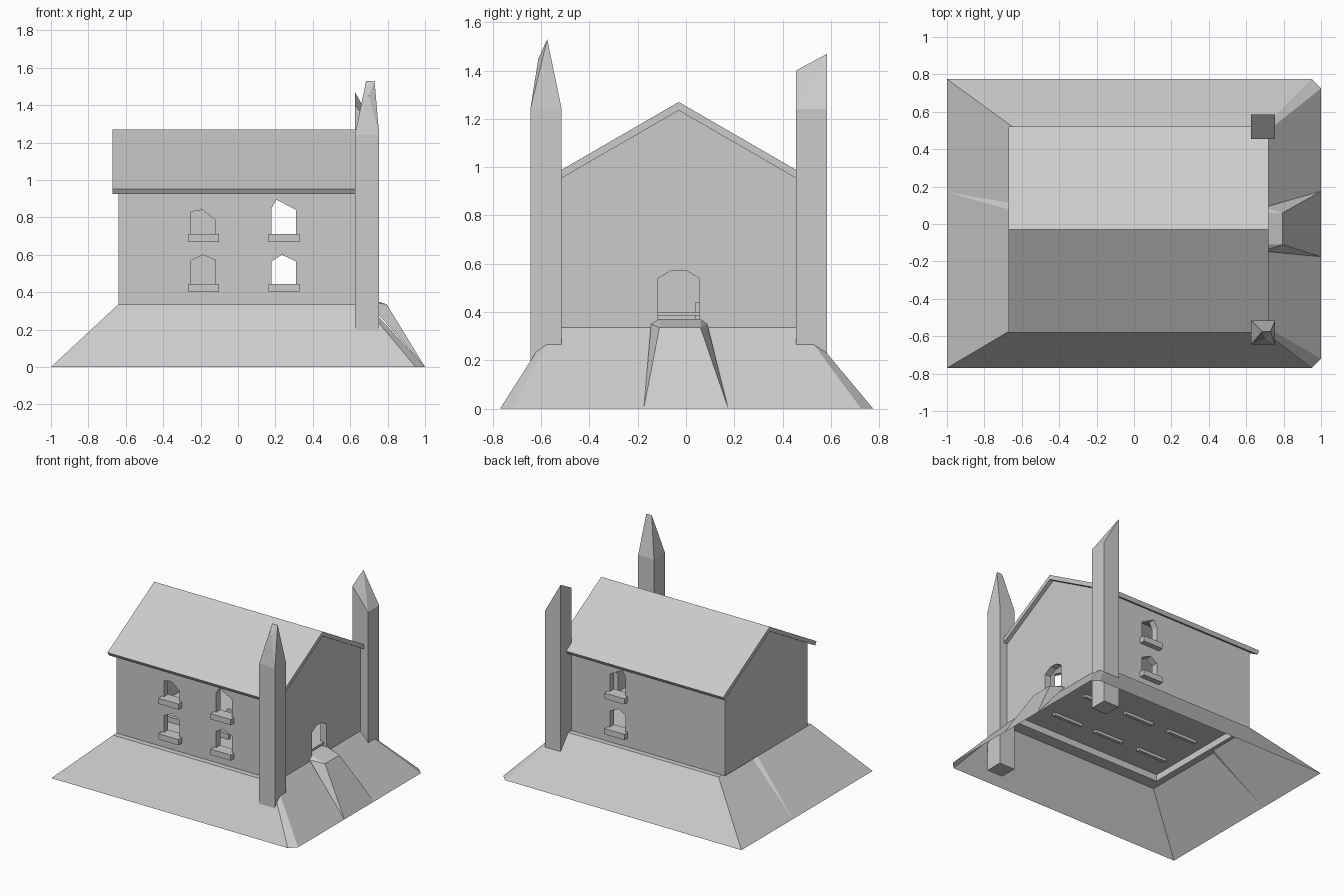
import bpy, bmesh, math
from mathutils import Vector

if "Cube" in bpy.data.objects:
    bpy.data.objects.remove(bpy.data.objects["Cube"])

stone = bpy.data.materials.new("plain grey stone")
stone.diffuse_color = (0.6, 0.6, 0.6, 1)
stone.use_nodes = True
stone.node_tree.nodes["Principled BSDF"].inputs["Base Color"].default_value = stone.diffuse_color


def finish(name, bm):
    bmesh.ops.recalc_face_normals(bm, faces=bm.faces)
    me = bpy.data.meshes.new(name)
    bm.to_mesh(me)
    bm.free()
    me.materials.append(stone)
    ob = bpy.data.objects.new(name, me)
    bpy.context.collection.objects.link(ob)
    return ob


def hull(name, pts):
    """Convex solid around the given points."""
    bm = bmesh.new()
    for p in pts:
        bm.verts.new(p)
    res = bmesh.ops.convex_hull(bm, input=bm.verts)
    junk = [v for v in bm.verts if not v.link_faces]
    bmesh.ops.delete(bm, geom=junk, context='VERTS')
    bmesh.ops.dissolve_limit(bm, angle_limit=0.005, verts=bm.verts, edges=bm.edges)
    return finish(name, bm)


def box(name, x0, x1, y0, y1, z0, z1):
    return hull(name, [(x, y, z) for x in (x0, x1) for y in (y0, y1) for z in (z0, z1)])


def along_x(prof, x0, x1):
    return [(x, y, z) for x in (x0, x1) for y, z in prof]


def cut(ob, cutter):
    m = ob.modifiers.new("cut", 'BOOLEAN')
    m.operation = 'DIFFERENCE'
    m.solver = 'EXACT'
    m.object = cutter
    dg = bpy.context.evaluated_depsgraph_get()
    me = bpy.data.meshes.new_from_object(ob.evaluated_get(dg))
    ob.modifiers.clear()
    ob.data = me
    bpy.data.objects.remove(cutter)


X0, X1, Y0, Y1 = -0.64, 0.69, -0.515, 0.455   # house walls
YC, BASE, EAVE, RIDGE = -0.03, 0.335, 0.955, 1.235
T = 0.05                                       # wall thickness

# hollow gabled house
walls = hull("house_walls", along_x(
    [(Y0, BASE), (Y1, BASE), (Y1, EAVE), (YC, RIDGE), (Y0, EAVE)], X0, X1))
cut(walls, hull("room_cutter", along_x(
    [(Y0 + T, 0.3), (Y1 - T, 0.3), (Y1 - T, EAVE - 0.01), (YC, RIDGE - 0.04),
     (Y0 + T, EAVE - 0.01)], X0 + T, X1 - T)))

# windows: left edge, bottom, shoulder heights, apex; right column pierces the back wall too
windows = [(-0.25, 0.445, 0.57, 0.57, -0.185, 0.60), (-0.25, 0.71, 0.83, 0.785, -0.19, 0.84),
           (0.18, 0.445, 0.565, 0.565, 0.235, 0.60), (0.18, 0.71, 0.85, 0.84, 0.205, 0.895)]
for x, z, zl, zr, ax, az in windows:
    back = x > 0
    prof = [(x, z), (x + 0.13, z), (x + 0.13, zr), (ax, az), (x, zl)]
    cut(walls, hull("window_cutter", [(px, y, pz) for px, pz in prof
                                      for y in (-0.7, 0.7 if back else 0)]))
    sx = x + 0.065
    box("front_sill", sx - 0.083, sx + 0.083, Y0 - 0.04, Y0 + 0.03, z - 0.042, z)
    if back:
        box("back_sill", sx - 0.083, sx + 0.083, Y1 - 0.03, Y1 + 0.04, z - 0.042, z)

# arched doorway in the right gable
cut(walls, hull("door_cutter", along_x(
    [(-0.115, 0.37), (0.055, 0.37), (0.055, 0.54), (0, 0.572), (-0.06, 0.572), (-0.115, 0.54)],
    0.5, 0.9)))

# floor and the benches that poke slightly through it
box("floor", X0 + 0.02, X1 - 0.02, Y0 + 0.02, Y1 - 0.02, 0.385, 0.40)
for bx in (-0.38, 0.0, 0.36):
    for by in (-0.27, 0.05):
        box("bench", bx - 0.12, bx + 0.12, by - 0.012, by + 0.012, 0.365, 0.44)

# roof slabs with square-cut eaves
for s in (-1, 1):
    hull("roof_slope", along_x([(YC, 1.27), (YC + s * 0.55, 0.952),
                                (YC + s * 0.535, 0.926), (YC, 1.235)], -0.67, 0.72))

# sloping skirt around the house, open underneath, with two chamfered corners
bottom = [(-1, -0.77), (0.95, -0.77), (1, -0.72), (1, 0.725), (0.95, 0.775), (-1, 0.775),
          (-1, 0.17), (-1, 0.17)]
top = [(X0, -0.557), (0.67, -0.557), (X1, -0.54), (X1, 0.478), (0.67, 0.495), (-0.615, 0.495),
       (-0.615, 0.105), (X0, 0.07)]
inner = [(X0 + .02, Y0 + .02), (X1 - .03, Y0 + .02), (X1 - .02, Y0 + .03), (X1 - .02, Y1 - .03),
         (X1 - .03, Y1 - .02), (-0.6, Y1 - .02), (-0.6, 0.1), (X0 + .02, 0.07)]
bm = bmesh.new()
loops = [[bm.verts.new((x, y, z)) for x, y in pts]
         for pts, z in ((bottom, 0), (top, BASE), (inner, BASE))]
for a, b in zip(loops, loops[1:]):
    for i in range(8):
        j = (i + 1) % 8
        bm.faces.new((a[i], a[j], b[j], b[i]))
bmesh.ops.remove_doubles(bm, verts=bm.verts, dist=0.0005)
finish("skirt", bm)

# landing and flared ramp up to the door
hull("door_ramp", [(0.69, -0.11, 0.37), (0.69, 0.06, 0.37), (0.795, -0.11, 0.335),
                   (0.795, 0.06, 0.335), (1, -0.125, 0), (1, 0.125, 0),
                   (0.69, -0.145, 0.35), (0.69, 0.088, 0.35), (1, -0.175, 0), (1, 0.175, 0)])

# corner towers: shaft corners, then their broken tops
TX0, TX1 = 0.625, 0.755


def shaft(y0, y1, z):
    return [(x, y, z) for x in (TX0, TX1) for y in (y0, y1)]


hull("front_tower", shaft(-0.645, -0.515, 0) + shaft(-0.645, -0.515, 1.24) +
     [(0.685, -0.575, 1.53), (0.73, -0.575, 1.53), (0.70, -0.612, 1.45)])
hull("back_tower", shaft(0.455, 0.585, 0) + shaft(0.455, 0.585, 1.24) +
     [(TX0, 0.455, 1.40), (TX0, 0.585, 1.47)])
